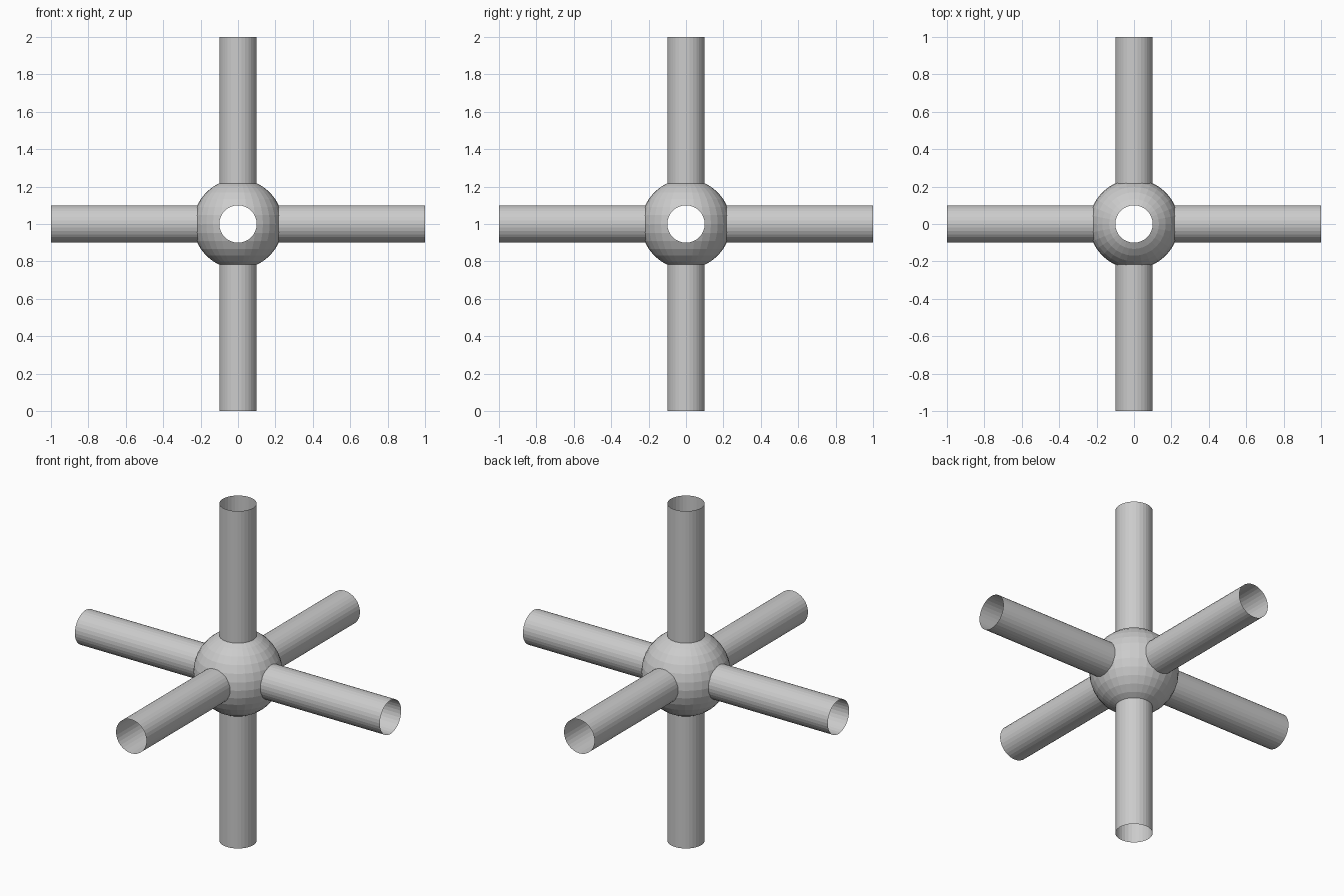
import bpy
import bmesh
from mathutils import Vector

if "Cube" in bpy.data.objects:
    bpy.data.objects.remove(bpy.data.objects["Cube"])

CENTRE = Vector((0, 0, 1))
PIPE_R, HUB_R, SIDES = 0.1, 0.24, 32
AXES = [Vector(a) * s for a in ((1, 0, 0), (0, 1, 0), (0, 0, 1)) for s in (1, -1)]


def add_pipe(axis, inner=0.16, outer=1.0):
    bpy.ops.mesh.primitive_cylinder_add(
        vertices=SIDES, radius=PIPE_R, depth=outer - inner,
        location=CENTRE + axis * (inner + outer) / 2,
        rotation=axis.to_track_quat('Z', 'Y').to_euler())
    return bpy.context.object


# Round hub
bpy.ops.mesh.primitive_uv_sphere_add(segments=SIDES, ring_count=16,
                                     radius=HUB_R, location=CENTRE)
joint = bpy.context.object
joint.name = "six_way_pipe_joint"

# Six pipes fused to the hub, leaving one hollow outer skin
for axis in AXES:
    pipe = add_pipe(axis)
    mod = joint.modifiers.new("fuse", 'BOOLEAN')
    mod.operation, mod.solver, mod.object = 'UNION', 'EXACT', pipe
    bpy.context.view_layer.objects.active = joint
    bpy.ops.object.modifier_apply(modifier=mod.name)
    bpy.data.objects.remove(pipe, do_unlink=True)

# Open pipe ends
bm = bmesh.new()
bm.from_mesh(joint.data)
caps = [f for f in bm.faces
        if max(abs(c) for c in f.calc_center_median()) > 0.995]
bmesh.ops.delete(bm, geom=caps, context='FACES')
bm.to_mesh(joint.data)
bm.free()
